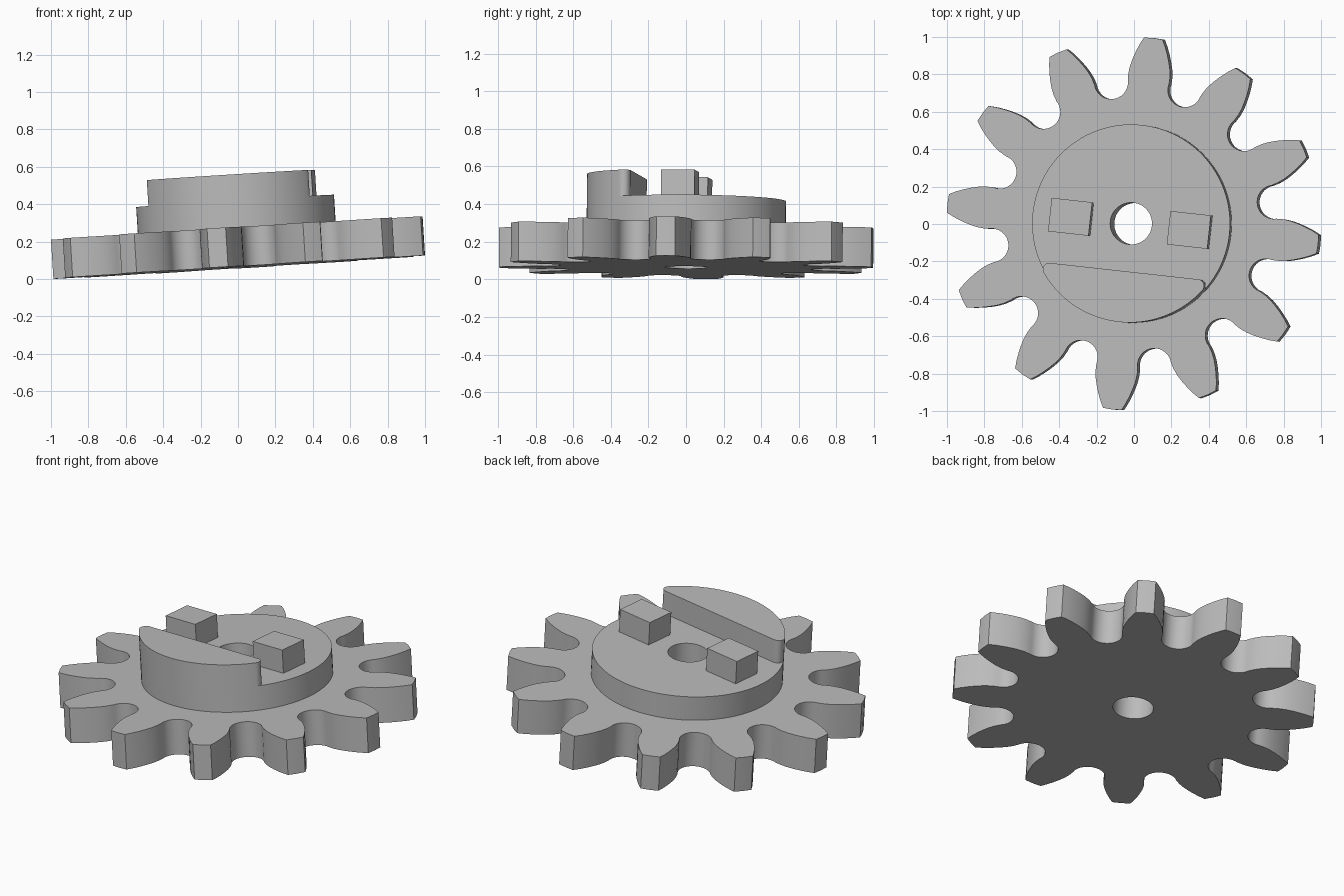
import bpy, bmesh
from math import sin, cos, pi, radians, sqrt, atan2
from mathutils import Matrix, Vector

cube = bpy.data.objects.get("Cube")
if cube:
    bpy.data.objects.remove(cube, do_unlink=True)

TEETH = 12
GEAR_TOP, HUB_TOP, KEY_TOP = 0.21, 0.355, 0.494
HUB_R, BORE_R = 0.53, 0.112

# The whole wheel leans a little and is turned about its axle
PLACE = (Matrix.Translation((0.0065, 0, 0.063))
         @ Matrix.Rotation(radians(-6.3), 4, 'Z')
         @ Matrix.Rotation(radians(-3.6), 4, 'Y'))

grey = bpy.data.materials.new("Plain grey")
grey.use_nodes = True
colour = (0.5, 0.5, 0.5, 1)
grey.diffuse_color = colour
grey.node_tree.nodes["Principled BSDF"].inputs["Base Color"].default_value = colour


def arc(cx, cy, r, start, end, n):
    """Points along an arc, both ends included."""
    angles = [start + (end - start) * i / n for i in range(n + 1)]
    return [(cx + r * cos(a), cy + r * sin(a)) for a in angles]


def circle(r, n=96):
    return arc(0, 0, r, 0, 2 * pi, n)[:-1]


def prism(name, loops, z0, z1):
    """Fill an outline (with optional holes) and extrude it upward."""
    bm = bmesh.new()
    for loop in loops:
        verts = [bm.verts.new((x, y, z0)) for x, y in loop]
        for a, b in zip(verts, verts[1:] + verts[:1]):
            bm.edges.new((a, b))
    bmesh.ops.triangle_fill(bm, edges=bm.edges[:], use_beauty=True)
    top = bmesh.ops.extrude_face_region(bm, geom=bm.faces[:])["geom"]
    bmesh.ops.translate(bm, vec=Vector((0, 0, z1 - z0)),
                        verts=[g for g in top if isinstance(g, bmesh.types.BMVert)])
    bmesh.ops.recalc_face_normals(bm, faces=bm.faces[:])
    mesh = bpy.data.meshes.new(name)
    bm.to_mesh(mesh)
    bm.free()
    mesh.transform(PLACE)
    mesh.materials.append(grey)
    obj = bpy.data.objects.new(name, mesh)
    bpy.context.collection.objects.link(obj)
    bpy.ops.object.select_all(action='DESELECT')
    obj.select_set(True)
    bpy.context.view_layer.objects.active = obj
    bpy.ops.object.shade_smooth_by_angle(angle=radians(30))
    return obj


# Gear: one tooth flank pair plus the round valley beside it, repeated
flank = [(0.80, 0.112), (0.84, 0.107), (0.88, 0.097),
         (0.92, 0.084), (0.96, 0.068), (0.996, 0.05)]
tooth = [(r, -h) for r, h in flank] + [(0.999, 0)] + [(r, h) for r, h in reversed(flank)]
half = pi / TEETH
valley_c, valley_r = 0.765, 0.09
valley = arc(valley_c * cos(half), valley_c * sin(half), valley_r,
             half - pi / 2, half - 3 * pi / 2, 20)
outline = []
for i in range(TEETH):
    a = 2 * half * i
    outline += [(x * cos(a) - y * sin(a), x * sin(a) + y * cos(a)) for x, y in tooth + valley]
prism("gear", [outline, circle(BORE_R)], 0, GEAR_TOP)

# Raised round hub
prism("hub", [circle(HUB_R), circle(BORE_R)], GEAR_TOP, HUB_TOP)

# Segment-shaped wall on the front edge of the hub, with rounded ends
chord, fillet = 0.257, 0.035
fy = -(chord + fillet)
fx = sqrt((HUB_R - fillet) ** 2 - fy ** 2)
tangent = atan2(fy, fx)
wall = (arc(0, 0, HUB_R, -pi - tangent, tangent, 48)[1:-1]
        + arc(fx, fy, fillet, tangent, pi / 2, 10)
        + arc(-fx, fy, fillet, pi / 2, pi - tangent, 10))
prism("segment_wall", [wall], HUB_TOP, KEY_TOP)

# Two drive blocks either side of the bore
for name, cx in (("left_block", 0.32), ("right_block", -0.32)):
    w, d = 0.109, 0.09
    corners = [(cx - w, -d), (cx + w, -d), (cx + w, d), (cx - w, d)]
    prism(name, [corners], HUB_TOP, KEY_TOP)
